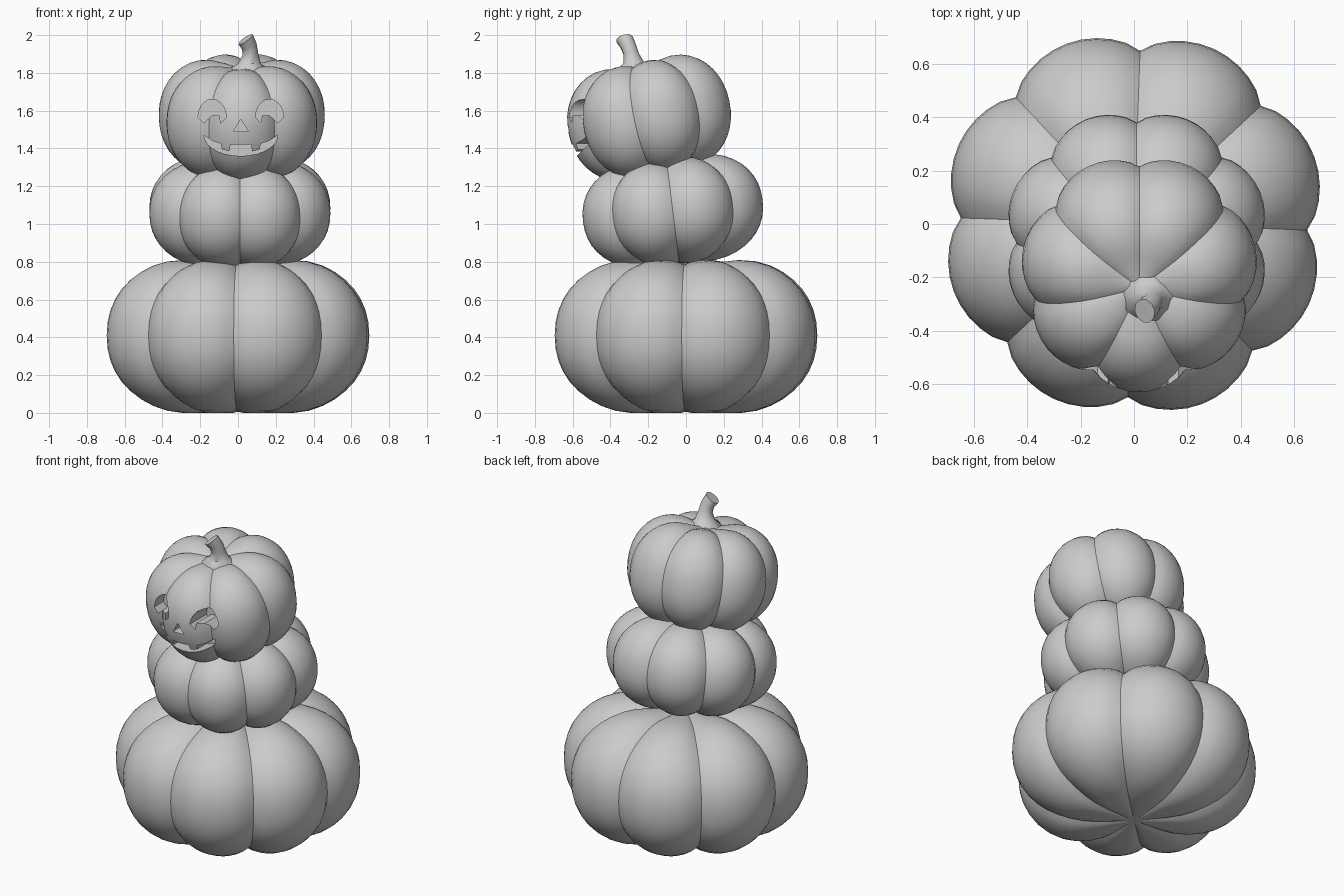
import bpy, bmesh
from math import sin, cos, pi, radians, exp
from mathutils import Vector, Matrix

cube = bpy.data.objects.get("Cube")
if cube:
    bpy.data.objects.remove(cube, do_unlink=True)

# Single plain grey material
grey = bpy.data.materials.new("stone_grey")
grey.use_nodes = True
grey.diffuse_color = (0.6, 0.6, 0.6, 1)
grey.node_tree.nodes["Principled BSDF"].inputs["Base Color"].default_value = (0.6, 0.6, 0.6, 1)


def make_object(name, bm):
    bmesh.ops.recalc_face_normals(bm, faces=bm.faces)
    mesh = bpy.data.meshes.new(name)
    bm.to_mesh(mesh)
    bm.free()
    mesh.materials.append(grey)
    ob = bpy.data.objects.new(name, mesh)
    bpy.context.collection.objects.link(ob)
    return ob


def smooth(ob, angle=40):
    bpy.ops.object.select_all(action='DESELECT')
    ob.select_set(True)
    bpy.context.view_layer.objects.active = ob
    bpy.ops.object.shade_smooth_by_angle(angle=radians(angle))


def skin(bm, rings):
    """Join closed rings of points into a capped surface."""
    loops = [[bm.verts.new(p) for p in ring] for ring in rings]
    n = len(loops[0])
    for a, b in zip(loops, loops[1:]):
        for i in range(n):
            j = (i + 1) % n
            bm.faces.new((a[i], a[j], b[j], b[i]))
    for cap in (loops[0], loops[-1]):
        mid = bm.verts.new(sum((v.co for v in cap), Vector()) / n)
        for i in range(n):
            bm.faces.new((cap[i], cap[(i + 1) % n], mid))


def pumpkin(name, centre, radius, half, lobes, valley, tilt=0, depth=0.1, floor=False):
    """Ribbed squashed ball with creased valleys and a dimpled top."""
    place = Matrix.Translation(centre) @ Matrix.Rotation(radians(tilt), 4, 'X')
    steps, count = 22, lobes * 10
    rings = []
    for k in range(steps + 1):
        t = -pi / 2 + pi * (k + 0.3) / (steps + 0.6)
        rho = cos(t) ** 0.75
        z = abs(sin(t)) ** 0.92 * (1 if t > 0 else -1)
        dimple = 0.2 * exp(-(rho / 0.4) ** 2)
        z -= dimple if t > 0 else -dimple * 0.5
        ring = []
        for i in range(count):
            a = radians(valley) + 2 * pi * i / count
            rib = abs(sin(lobes / 2 * (a - radians(valley)))) ** 0.75
            f = 1 - depth * (1 - rib) * min(1, rho * 1.6)
            p = place @ Vector((rho * radius * f * cos(a), rho * radius * f * sin(a), z * half * f))
            if floor:
                p.z = max(p.z, 0)
            ring.append(p)
        rings.append(ring)
    bm = bmesh.new()
    skin(bm, rings)
    return make_object(name, bm)


def cutter(name, outline, back):
    """Prism that carves one facial opening into the front."""
    bm = bmesh.new()
    face = bm.faces.new([bm.verts.new((x, -0.8, z)) for x, z in outline])
    out = bmesh.ops.extrude_face_region(bm, geom=[face])
    verts = [g for g in out["geom"] if isinstance(g, bmesh.types.BMVert)]
    bmesh.ops.translate(bm, verts=verts, vec=(0, back + 0.8, 0))
    ob = make_object(name, bm)
    ob.hide_render = True
    return ob


# Stacked pumpkins
base = pumpkin("bottom_pumpkin", (0, 0, 0.41), 0.72, 0.45, 8, -2, floor=True)
middle = pumpkin("middle_pumpkin", (0.01, -0.07, 1.07), 0.5, 0.31, 8, 0, tilt=7)
head = pumpkin("top_pumpkin", (0.02, -0.185, 1.565), 0.445, 0.335, 7, 90, tilt=12)

# Carved eyes, nose and toothed grin
mid_x = 0.015
cutters = []
for side in (-1, 1):
    ex = mid_x + side * 0.152
    arch = [(ex + 0.075 * cos(a), 1.565 + 0.095 * sin(a))
            for a in [pi * i / 10 for i in range(11)]]
    lower = [(ex - 0.045, 1.535), (ex - side * 0.02 - 0.02, 1.575),
             (ex - side * 0.02 + 0.02, 1.575), (ex + 0.045, 1.535)]
    cutters.append(cutter("eye_cutter", arch + lower, -0.45))
cutters.append(cutter("nose_cutter", [(mid_x - 0.04, 1.49), (mid_x + 0.04, 1.49),
                                      (mid_x, 1.555)], -0.5))
grin = [(mid_x + 0.195 * cos(a), 1.47 + 0.11 * sin(a))
        for a in [pi + pi * i / 14 for i in range(15)]]
half_teeth = [(0.15, 1.44), (0.105, 1.425), (0.1, 1.395), (0.06, 1.385), (0.055, 1.42)]
teeth = [(mid_x + x, z) for x, z in half_teeth]
teeth += [(mid_x - x, z) for x, z in reversed(half_teeth)]
cutters.append(cutter("mouth_cutter", grin + teeth, -0.43))

for c in cutters:
    mod = head.modifiers.new("carve", 'BOOLEAN')
    mod.operation = 'DIFFERENCE'
    mod.solver = 'EXACT'
    mod.object = c
bpy.context.view_layer.update()
carved = bpy.data.meshes.new_from_object(head.evaluated_get(bpy.context.evaluated_depsgraph_get()))
head.modifiers.clear()
head.data = carved
for c in cutters:
    bpy.data.objects.remove(c, do_unlink=True)

# Flared, bent stem: centre x, y, z, radius, forward and sideways lean
bm = bmesh.new()
path = [(0.05, -0.25, 1.77, 0.12, 0), (0.055, -0.26, 1.82, 0.105, 0), (0.06, -0.275, 1.85, 0.06, 0),
        (0.065, -0.29, 1.9, 0.042, 10), (0.06, -0.305, 1.94, 0.042, 25), (0.04, -0.325, 1.978, 0.046, 35)]
rings = []
for x, y, z, r, lean in path:
    turn = Matrix.Rotation(radians(-lean), 3, 'Y') @ Matrix.Rotation(radians(lean * 0.4), 3, 'X')
    rings.append([Vector((x, y, z)) + turn @ Vector((r * cos(a), r * sin(a), 0))
                  for a in [2 * pi * i / 10 for i in range(10)]])
skin(bm, rings)
stem = make_object("stem", bm)

for ob in (base, middle, head, stem):
    smooth(ob)
